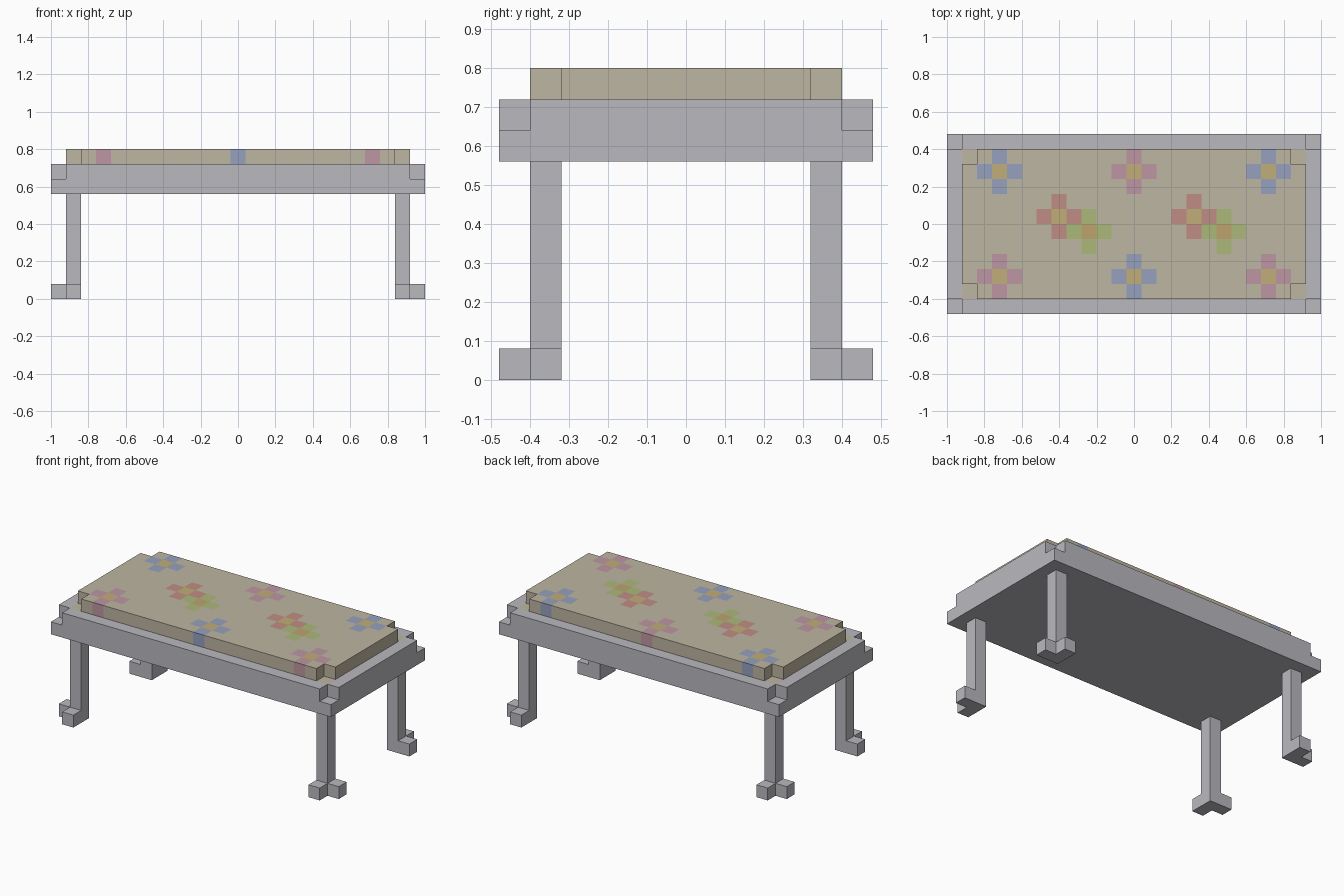
import bpy
import bmesh
from math import radians
from mathutils import Vector

if "Cube" in bpy.data.objects:
    bpy.data.objects.remove(bpy.data.objects["Cube"], do_unlink=True)

U = 0.08  # edge of one building block


def material(name, rgb):
    """Flat material from an sRGB colour, stored as linear."""
    lin = [((c / 255 + 0.055) / 1.055) ** 2.4 for c in rgb] + [1.0]
    mat = bpy.data.materials.new(name)
    mat.use_nodes = True
    mat.diffuse_color = lin
    mat.node_tree.nodes["Principled BSDF"].inputs["Base Color"].default_value = lin
    return mat


GREY = material("grey frame", (186, 185, 191))
TAN = material("tan cushion", (190, 182, 162))
BLUE = material("blue petal", (151, 161, 190))
PINK = material("pink petal", (190, 151, 163))
RED = material("red petal", (191, 141, 133))
GREEN = material("green petal", (172, 185, 122))
YELLOW = material("yellow centre", (192, 173, 120))
ORANGE = material("orange centre", (190, 164, 112))


def solid(name, ticks, inside, mats, colour=lambda p: 0):
    """Mesh of the cells between ticks for which inside(centre) is true."""
    bm = bmesh.new()
    counts = [len(t) - 1 for t in ticks]
    filled = {}
    for i in range(counts[0]):
        for j in range(counts[1]):
            for k in range(counts[2]):
                mid = Vector([(t[n] + t[n + 1]) / 2 for t, n in zip(ticks, (i, j, k))])
                if inside(mid):
                    filled[i, j, k] = colour(mid)
    for cell, index in filled.items():
        for axis in range(3):
            for side in (0, 1):
                near = list(cell)
                near[axis] += 2 * side - 1
                if tuple(near) in filled:
                    continue
                # Emit the exposed face, wound outwards
                a, b = (axis + 1) % 3, (axis + 2) % 3
                ring = [(0, 0), (1, 0), (1, 1), (0, 1)]
                verts = []
                for da, db in ring if side else ring[::-1]:
                    n = list(cell)
                    n[axis] += side
                    n[a] += da
                    n[b] += db
                    verts.append(bm.verts.new([t[m] for t, m in zip(ticks, n)]))
                bm.faces.new(verts).material_index = index
    bmesh.ops.remove_doubles(bm, verts=bm.verts, dist=U / 100)
    bmesh.ops.dissolve_limit(bm, angle_limit=radians(1), verts=bm.verts,
                             edges=bm.edges, delimit={'MATERIAL'})
    mesh = bpy.data.meshes.new(name)
    bm.to_mesh(mesh)
    bm.free()
    for mat in mats:
        mesh.materials.append(mat)
    obj = bpy.data.objects.new(name, mesh)
    bpy.context.collection.objects.link(obj)
    return obj


def both(*values):
    """Ticks mirrored about zero."""
    return sorted([-v for v in values] + list(values))


def corner(p, x, y):
    return abs(p.x) > x and abs(p.y) > y


# Frame: full slab below, rim with notched corners above
def in_frame(p):
    if p.z < 0.64:
        return True
    on_rim = abs(p.x) > 0.92 or abs(p.y) > 0.40
    return on_rim and not corner(p, 0.92, 0.40)


solid("table_frame", (both(0.92, 1), both(0.40, 0.48), (0.56, 0.64, 0.72)),
      in_frame, [GREY])

# Cushion: set into the rim, notched corners on top, flowers by block
MATS = [TAN, BLUE, PINK, RED, GREEN, YELLOW, ORANGE]
FLOWERS = [
    (BLUE, YELLOW, [(-9, 3.5), (9, 3.5), (0, -3.5)]),
    (PINK, YELLOW, [(0, 3.5), (-9, -3.5), (9, -3.5)]),
    (RED, YELLOW, [(-5, 0.5), (4, 0.5)]),
    (GREEN, ORANGE, [(-3, -0.5), (6, -0.5)]),
]


def flower_colour(p):
    if p.z < 0.72:
        return 0
    for petal, centre, spots in FLOWERS:
        for sx, sy in spots:
            steps = round(abs(p.x / U - sx) + abs(p.y / U - sy))
            if steps <= 1:
                return MATS.index(petal if steps else centre)
    return 0


solid("cushion",
      ([U * (i - 11.5) for i in range(24)], [U * (j - 5) for j in range(11)],
       (0.64, 0.72, 0.80)),
      lambda p: p.z < 0.72 or not corner(p, 0.84, 0.32), MATS, flower_colour)


# Legs: square post with two toes pointing outwards
def in_leg(p):
    post = abs(p.x) < 0.92 and abs(p.y) < 0.40
    return post or (p.z < U and not corner(p, 0.92, 0.40))


for sx, side in ((-1, "right"), (1, "left")):
    for sy, end in ((-1, "front"), (1, "back")):
        solid(f"{end}_{side}_leg",
              (sorted(sx * v for v in (0.84, 0.92, 1)),
               sorted(sy * v for v in (0.32, 0.40, 0.48)), (0, U, 0.56)),
              in_leg, [GREY])
